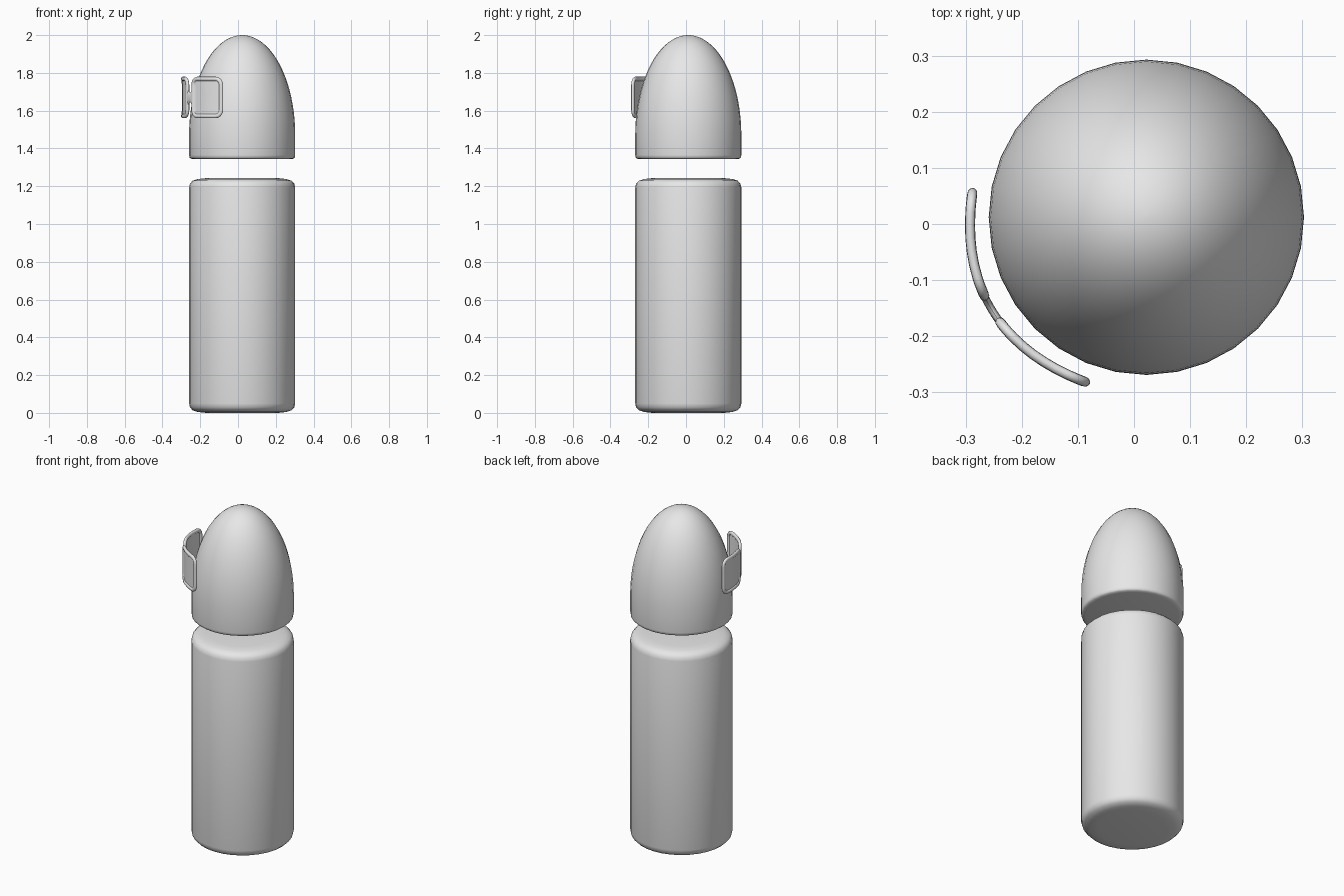
import bpy
import bmesh
from math import sin, cos, pi, radians

cube = bpy.data.objects.get("Cube")
if cube:
    bpy.data.objects.remove(cube)

CX, CY, R = 0.022, 0.012, 0.281   # shared axis and radius
SIDES = 32

grey = bpy.data.materials.new("plain grey")
grey.use_nodes = True
grey.diffuse_color = (0.8, 0.8, 0.8, 1)
grey.node_tree.nodes["Principled BSDF"].inputs["Base Color"].default_value = grey.diffuse_color


def finish(name, bm, angle):
    bmesh.ops.recalc_face_normals(bm, faces=bm.faces)
    mesh = bpy.data.meshes.new(name)
    bm.to_mesh(mesh)
    bm.free()
    mesh.materials.append(grey)
    obj = bpy.data.objects.new(name, mesh)
    bpy.context.collection.objects.link(obj)
    bpy.ops.object.select_all(action='DESELECT')
    obj.select_set(True)
    bpy.context.view_layer.objects.active = obj
    bpy.ops.object.shade_smooth_by_angle(angle=radians(angle))
    return obj


def skin(bm, rings):
    """Join closed loops of points with quads and cap both ends."""
    loops = [[bm.verts.new(p) for p in ring] for ring in rings]
    n = len(loops[0])
    for a, b in zip(loops, loops[1:]):
        for i in range(n):
            j = (i + 1) % n
            bm.faces.new((a[i], a[j], b[j], b[i]))
    bm.faces.new(loops[0])
    bm.faces.new(loops[-1])


def lathe(name, profile, angle):
    bm = bmesh.new()
    skin(bm, [[(CX + r * cos(2 * pi * i / SIDES), CY + r * sin(2 * pi * i / SIDES), z)
               for i in range(SIDES)] for r, z in profile])
    return finish(name, bm, angle)


# Body: cylinder with softly rounded ends
edge = [(0.19, 0.0), (0.235, 0.005), (0.262, 0.014), (0.276, 0.029), (R, 0.05)]
lathe("body", edge + [(r, 1.243 - z) for r, z in reversed(edge)], 60)

# Cap: short straight wall rising into an elliptical dome
DOME, TOP = 1.47, 2.0
cap = [(0.255, 1.343), (0.272, 1.346), (0.279, 1.352), (R, 1.365)]
cap += [(R * cos(pi / 2 * k / 20), DOME + (TOP - DOME) * sin(pi / 2 * k / 20)) for k in range(20)]
cap.append((0.004, TOP))
lathe("cap", cap, 50)

# Visor: two framed panes and a bridge, wrapped around the cap
BEND, MID, HEIGHT = 0.32, radians(210.8), 1.67


def wrap(u, v, w):
    """Map arc length, height and outward offset onto the curved visor."""
    t = u / BEND
    r = BEND + w + 0.004 * cos(t * 4.5) - 0.003
    return (CX + r * cos(MID + t), CY + r * sin(MID + t), HEIGHT + v)


def rounded_rect(half_w, half_h, radius, steps=6, side=5):
    radius = min(radius, half_w * 0.9, half_h * 0.9)
    corners = [(1, 1), (-1, 1), (-1, -1), (1, -1)]
    pts = []
    for k, (sx, sy) in enumerate(corners):
        for s in range(steps + 1):
            a = pi / 2 * (k + s / steps)
            pts.append((sx * (half_w - radius) + radius * cos(a),
                        sy * (half_h - radius) + radius * sin(a)))
    # extra points along each straight side let it follow the bend
    out = []
    for i, p in enumerate(pts):
        out.append(p)
        if i % (steps + 1) == steps:
            q = pts[(i + 1) % len(pts)]
            out += [(p[0] + (q[0] - p[0]) * m / side, p[1] + (q[1] - p[1]) * m / side)
                    for m in range(1, side)]
    return out


# Inset from the rim and offset from the middle surface
front = [(0.092, 0.003), (0.07, 0.003), (0.045, 0.003), (0.022, 0.003), (0.019, 0.007),
         (0.014, 0.009), (0.006, 0.008), (0.002, 0.005)]
section = front + [(0, 0)] + [(d, -w) for d, w in reversed(front)]

for side, name in ((-1, "left_pane"), (1, "right_pane")):
    bm = bmesh.new()
    rings = []
    for inset, w in section:
        outline = rounded_rect(0.104 - inset, 0.11 - inset, max(0.045 - inset, 0.01))
        rings.append([wrap(-side * 0.122 + u, v, w) for u, v in outline])
    skin(bm, rings)
    finish(name, bm, 50)

# Bridge: flared strap between the panes
bm = bmesh.new()
rings = []
for k in range(9):
    f = k / 4 - 1
    half = 0.026 + 0.022 * f * f
    rings.append([wrap(f * 0.026, half * cos(2 * pi * i / 16), 0.007 * sin(2 * pi * i / 16))
                  for i in range(16)])
skin(bm, rings)
finish("bridge", bm, 60)
